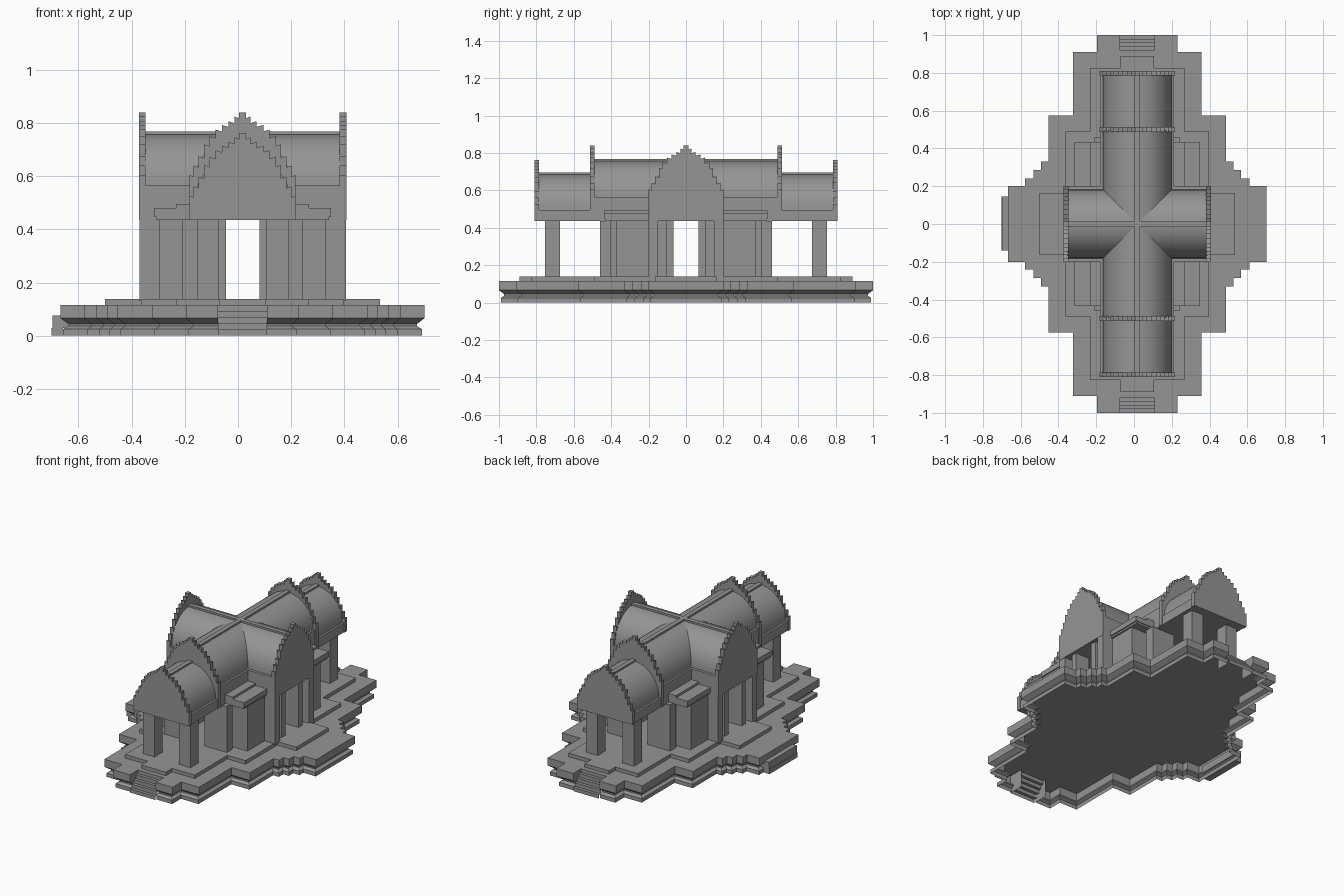
import bpy, bmesh, math
from mathutils import Matrix, Vector

old = bpy.data.objects.get("Cube")
if old:
    bpy.data.objects.remove(old, do_unlink=True)

CX = 0.017  # the building axis, shifted by the landing on one side

stone = bpy.data.materials.new("grey_stone")
stone.use_nodes = True
GREY = (0.3, 0.3, 0.3, 1)
stone.diffuse_color = GREY
stone.node_tree.nodes["Principled BSDF"].inputs["Base Color"].default_value = GREY


def finish(name, bm, smooth=False):
    bmesh.ops.recalc_face_normals(bm, faces=bm.faces[:])
    mesh = bpy.data.meshes.new(name)
    bm.to_mesh(mesh)
    bm.free()
    mesh.materials.append(stone)
    ob = bpy.data.objects.new(name, mesh)
    ob.location.x = CX
    bpy.context.collection.objects.link(ob)
    if smooth:
        bpy.ops.object.select_all(action='DESELECT')
        ob.select_set(True)
        bpy.context.view_layer.objects.active = ob
        bpy.ops.object.shade_smooth_by_angle(angle=math.radians(30))
    return ob


def add_box(bm, x, y, z):
    size = Vector((x[1] - x[0], y[1] - y[0], z[1] - z[0]))
    mid = Vector((sum(x), sum(y), sum(z))) / 2
    bmesh.ops.create_cube(bm, size=1, matrix=Matrix.Translation(mid) @ Matrix.Diagonal(size).to_4x4())


def mirrored_boxes(name, boxes):
    """Boxes given in one quadrant, repeated in all four."""
    bm = bmesh.new()
    for x, y, z in boxes:
        for sx in (1, -1):
            for sy in (1, -1):
                add_box(bm, sorted(sx * v for v in x), sorted(sy * v for v in y), z)
    return finish(name, bm)


def stepped_outline(steps, inset):
    """Redented plan: one quadrant of steps, mirrored; the end notch is not inset."""
    s = [steps[0]] + [(x - inset, y - inset) for x, y in steps[1:]]
    q = []
    for i, (x, y) in enumerate(s):
        q.append((x, y))
        if i + 1 < len(s):
            q.append((x, s[i + 1][1]))
    r = q[::-1]
    return (q + [(x, -y) for x, y in r] + [(-x, -y) for x, y in q] + [(-x, y) for x, y in r])


def plinth(name, steps, profile, open_notch=False):
    """Hollow shell without an underside; the notch may be left open for stairs."""
    bm = bmesh.new()
    rings = [[bm.verts.new((x, y, z)) for x, y in stepped_outline(steps, d)] for d, z in profile]
    half = len(rings[0]) // 2
    for a, b in zip(rings, rings[1:]):
        for i in range(len(a)):
            if open_notch and i % half == half - 1:
                continue
            j = (i + 1) % len(a)
            bm.faces.new((a[i], a[j], b[j], b[i]))
    bm.faces.new(rings[-1])
    return finish(name, bm)


def extruded(name, half, start, end, axis, smooth=False):
    """Symmetric half profile (offset, z) swept along the x or y axis."""
    loop = half + [(-u, z) for u, z in reversed(half) if u > 0]
    bm = bmesh.new()
    ends = []
    for t in (start, end):
        ends.append([bm.verts.new((u, t, z) if axis == 'y' else (t, u, z)) for u, z in loop])
    a, b = ends
    for i in range(len(a)):
        j = (i + 1) % len(a)
        bm.faces.new((a[i], a[j], b[j], b[i]))
    bm.faces.new(a)
    bm.faces.new(b)
    return finish(name, bm, smooth)


def vault(eave, ridge, beam=0.195, width=0.182, foot=0.435):
    arc = [(width * math.cos(i * math.pi / 24), eave + (ridge - eave) * math.sin(i * math.pi / 24))
           for i in range(12)]
    return [(beam, foot), (beam, eave)] + arc + [(0, ridge)]


def gable(peak, foot=0.435):
    """Flame-like stepped pediment with shoulders and small teeth."""
    corners = [(.2, .235), (.185, .2), (.165, .165), (.145, .12), (.125, .09), (.102, .065),
               (.078, .048), (.052, .034), (.03, .016), (.013, 0)]
    pts = [(corners[0][0], foot)]
    for i, (u, drop) in enumerate(corners):
        pts.append((u, peak - drop))
        if i + 1 < len(corners):
            pts.append((corners[i + 1][0], peak - drop - 0.007))
    return pts


# Redented platform with a moulded edge, and the low tier on top
plinth("platform",
       [(.092, .9), (.213, 1.0), (.34, .91), (.47, .575), (.51, .33), (.55, .285), (.595, .24), (.684, .2)],
       [(.01, 0), (.01, .025), (.028, .036), (.028, .045), (.005, .062), (0, .066), (0, .115)],
       open_notch=True)
plinth("upper_tier", [(.088, .89), (.25, .825), (.38, .49), (.517, .165)], [(0, .115), (0, .138)])

# Stairs at both ends: treads and risers filling the notch
for name, s in (("front_stairs", -1), ("back_stairs", 1)):
    bm = bmesh.new()
    path = []
    for k in range(5):
        y = s * (1 - .02 * k)
        path += [(y, .023 * k), (y, .023 * (k + 1))]
    path.append((s * .9, .115))
    rows = [[bm.verts.new((x, y, z)) for x in (-.092, .092)] for y, z in path]
    for a, b in zip(rows, rows[1:]):
        bm.faces.new((a[0], a[1], b[1], b[0]))
    finish(name, bm)

# Small landing on one side
bm = bmesh.new()
add_box(bm, (-.718, -.674), (-.14, .145), (0, .03))
add_box(bm, (-.715, -.656), (-.14, .145), (.03, .077))
finish("side_landing", bm)

# Walls, piers and columns
WALL = (.13, .437)
mirrored_boxes("hall_walls", [((.14, .19), (.15, .46), WALL), ((.063, .225), (.4, .46), WALL)])
mirrored_boxes("wing_walls", [((.14, .388), (.15, .2), WALL), ((.27, .3), (.068, .2), WALL)])
mirrored_boxes("wing_door_piers", [((.3, .37), (.068, .108), WALL)])
mirrored_boxes("porch_columns", [((.088, .172), (.673, .755), WALL)])
mirrored_boxes("side_rooms", [((.14, .314), (.19, .375), WALL)])
mirrored_boxes("side_room_roofs", [((.14, .325), (.18, .43), (.435, .447)),
                                   ((.14, .332), (.18, .435), (.447, .48)),
                                   ((.14, .25), (.18, .435), (.48, .495))])

# Crossing vaulted roofs with ridge strips
extruded("hall_roof", vault(.565, .757), -.495, .495, 'y', True)
extruded("wing_roof", vault(.565, .757, beam=.2), -.37, .37, 'x', True)
ridge = [(.014, .74), (.014, .768)]
extruded("hall_ridge", ridge, -.495, .495, 'y')
extruded("wing_ridge", ridge, -.37, .37, 'x')

# Gables at the hall and wing ends, and the lower porches
for side, s in (("front", -1), ("back", 1)):
    extruded(side + "_hall_gable", gable(.84), s * .488, s * .513, 'y')
    extruded(side + "_porch_roof", vault(.495, .685), s * .5, s * .79, 'y', True)
    extruded(side + "_porch_ridge", [(.014, .67), (.014, .695)], s * .5, s * .79, 'y')
    extruded(side + "_porch_gable", gable(.762), s * .785, s * .81, 'y')
for side, s in (("left", 1), ("right", -1)):
    extruded(side + "_wing_gable", gable(.84), s * .365, s * .39, 'x')
